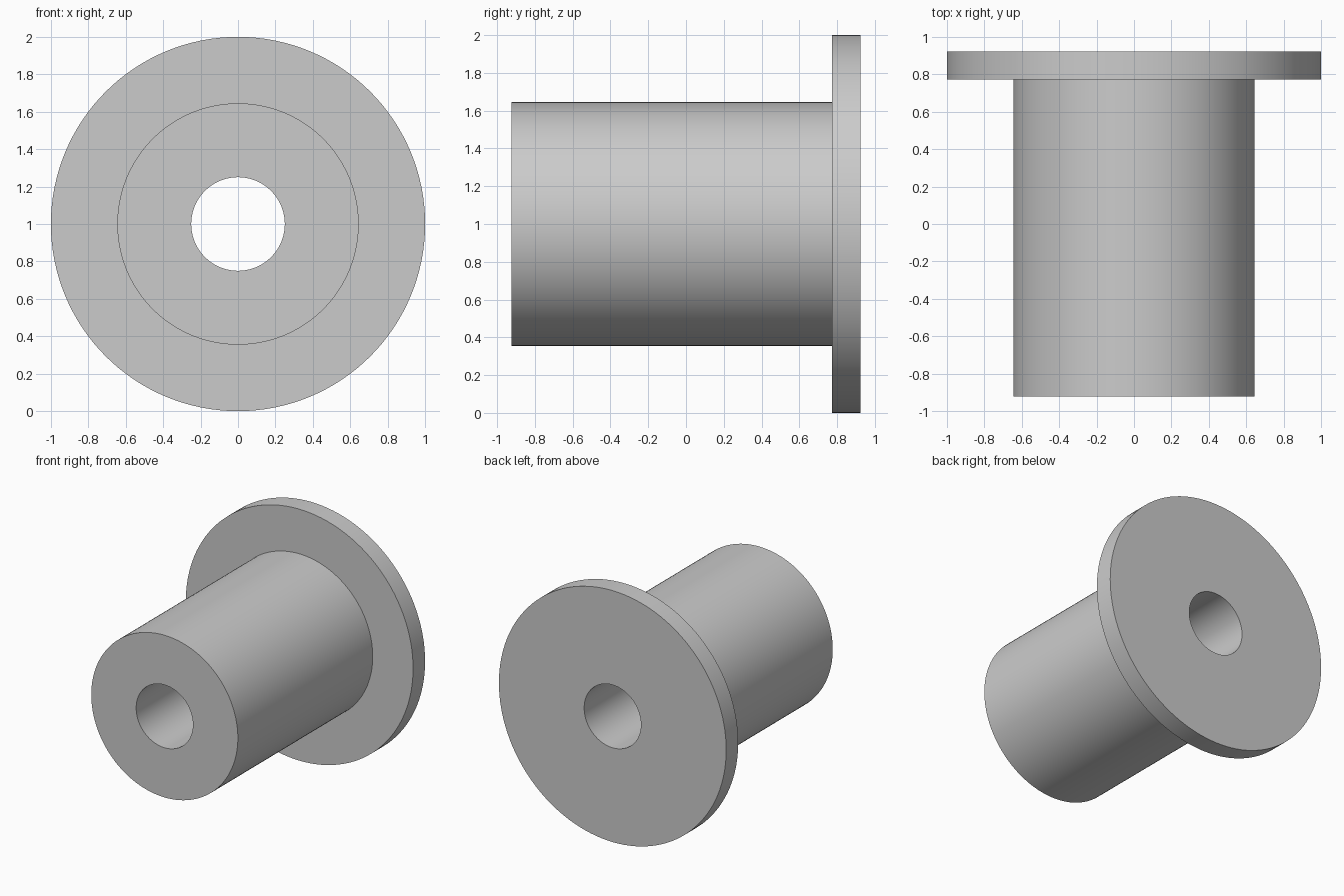
import bpy
import bmesh
import math
from mathutils import Matrix, Vector

SEGMENTS = 128
BORE, BODY, FLANGE = 0.25, 0.645, 1.0      # radii
FRONT, STEP, BACK = -0.923, 0.772, 0.923   # stations along y

cube = bpy.data.objects.get("Cube")
if cube:
    bpy.data.objects.remove(cube, do_unlink=True)

# Single plain grey
grey = bpy.data.materials.new("plain_grey")
grey.use_nodes = True
colour = (0.6, 0.6, 0.6, 1.0)
grey.diffuse_color = colour
grey.node_tree.nodes["Principled BSDF"].inputs["Base Color"].default_value = colour

# Closed half section (radius, y), swept around the y axis
section = [(BORE, FRONT), (BODY, FRONT), (BODY, STEP),
           (FLANGE, STEP), (FLANGE, BACK), (BORE, BACK)]

bm = bmesh.new()
rings = []
for i in range(SEGMENTS):
    turn = Matrix.Rotation(math.tau * i / SEGMENTS, 3, 'Y')
    rings.append([bm.verts.new(turn @ Vector((r, y, 0))) for r, y in section])
for i, ring in enumerate(rings):
    following = rings[(i + 1) % SEGMENTS]
    for j in range(len(section)):
        k = (j + 1) % len(section)
        bm.faces.new((ring[j], ring[k], following[k], following[j]))
bmesh.ops.recalc_face_normals(bm, faces=bm.faces)

mesh = bpy.data.meshes.new("flanged_bushing")
bm.to_mesh(mesh)
bm.free()
mesh.materials.append(grey)

bushing = bpy.data.objects.new("flanged_bushing", mesh)
bushing.location.z = FLANGE
bpy.context.collection.objects.link(bushing)

# Smooth walls with crisp rims
bpy.ops.object.select_all(action='DESELECT')
bushing.select_set(True)
bpy.context.view_layer.objects.active = bushing
bpy.ops.object.shade_smooth_by_angle(angle=math.radians(30))
